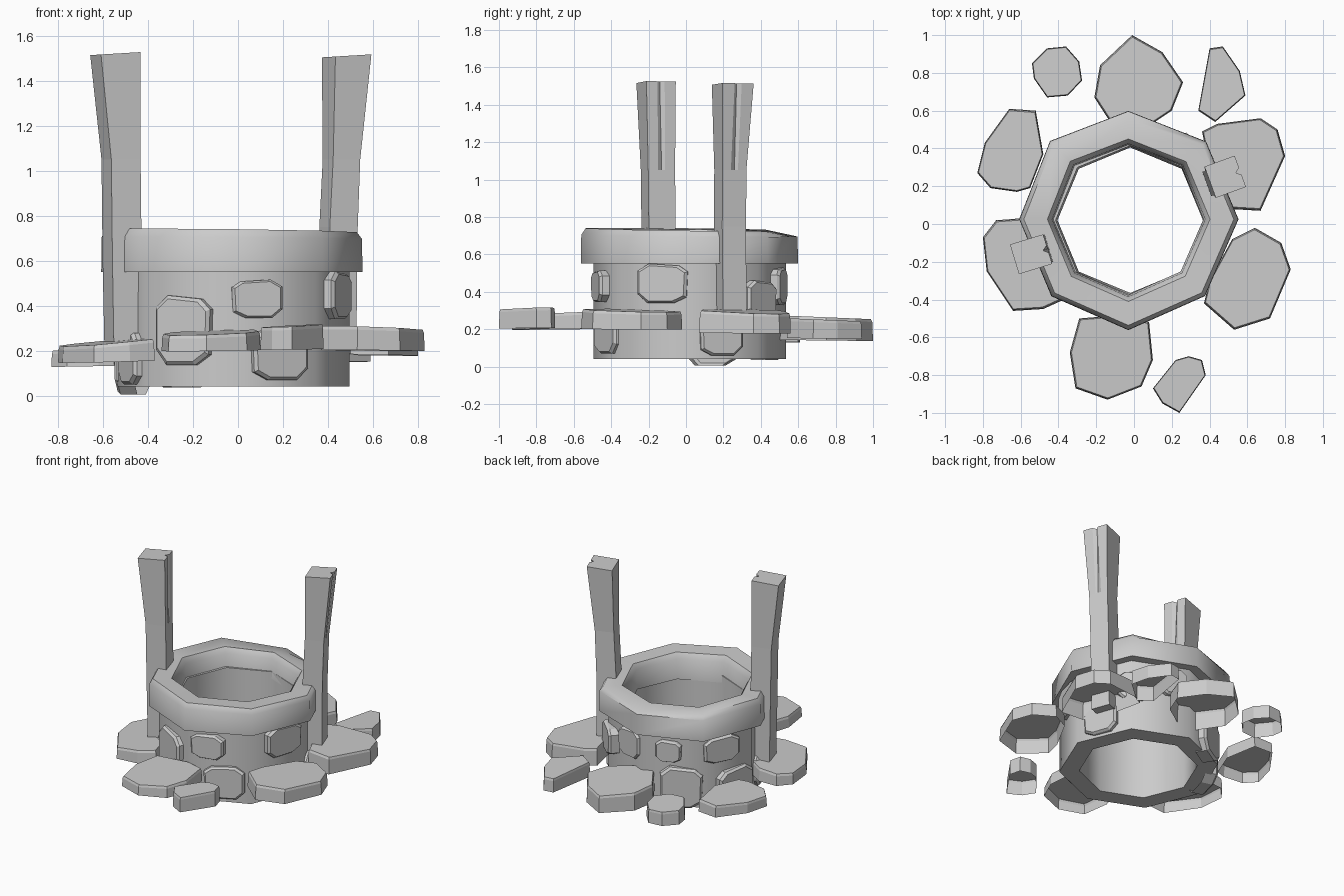
import bpy, math
from mathutils import Vector, Matrix


def loft(name, rings, cap_start=False, cap_end=True, closed=False, smooth=None):
    """Skin a list of equal-length point rings."""
    n = len(rings[0])
    verts = [tuple(p) for r in rings for p in r]
    faces = []
    m = len(rings)
    for i in range(m if closed else m - 1):
        a, b = i * n, ((i + 1) % m) * n
        for k in range(n):
            j = (k + 1) % n
            faces.append((a + k, a + j, b + j, b + k))
    if cap_start:
        faces.append(tuple(range(n))[::-1])
    if cap_end:
        faces.append(tuple(range((m - 1) * n, m * n)))
    me = bpy.data.meshes.new(name)
    me.from_pydata(verts, [], faces)
    ob = bpy.data.objects.new(name, me)
    bpy.context.collection.objects.link(ob)
    if smooth:
        bpy.ops.object.select_all(action='DESELECT')
        ob.select_set(True)
        bpy.context.view_layer.objects.active = ob
        bpy.ops.object.shade_smooth_by_angle(angle=math.radians(smooth))
    return ob


def octagon(cx, cy, r, z, tilt=0.0, wobble=0.0):
    pts = []
    for k in range(8):
        a = k * math.pi / 4
        rr = r * (1 + wobble * math.sin(k * 2.3 + 0.5))
        x, y = cx + rr * math.cos(a), cy + rr * math.sin(a)
        pts.append((x, y, z - tilt * (x + y)))
    return pts


# Well shaft, open top and bottom
C = (-0.02, 0.02)
loft("shaft", [octagon(*C, r, z) for r, z in
               [(0.385, 0.04), (0.515, 0.04), (0.515, 0.6), (0.395, 0.6)]],
     cap_end=False, closed=True, smooth=50)

# Overhanging stone rim with worn top edge
RC = (-0.03, 0.025)
rim = [octagon(*RC, r, z, t, 0.012) for r, z, t in
       [(0.395, 0.55, 0), (0.58, 0.55, 0), (0.578, 0.70, 0.008),
        (0.555, 0.733, 0.012), (0.43, 0.728, 0.012), (0.405, 0.69, 0.008)]]
# chip at the back corner
x, y, z = rim[3][2]
rim[3][2] = (x, y - 0.02, z - 0.03)
loft("rim", rim, cap_end=False, closed=True, smooth=50)


# Wooden posts, flared and split at the top
def post(name, sections, ang, notch_side):
    rings = []
    for i, (z, cx, cy, w, d) in enumerate(sections):
        top = i == len(sections) - 1
        cut = 0.025 if top else 0.0
        out = [(-w, -d), (w, -d), (w, -0.02), (w - cut, 0.0), (w, 0.02),
               (w, d), (-w, d)]
        rot = Matrix.Rotation(math.radians(ang + notch_side), 3, 'Z')
        ring = []
        for px, py in out:
            p = rot @ Vector((px, py, 0))
            ring.append((cx + p.x, cy + p.y, z + (0.06 * p.x if top else 0)))
        rings.append(ring)
    loft(name, rings, cap_start=True)


post("left_post", [(0.18, -0.51, -0.145, 0.065, 0.072),
                   (0.6, -0.515, -0.145, 0.068, 0.075),
                   (1.05, -0.52, -0.15, 0.068, 0.075),
                   (1.52, -0.545, -0.16, 0.092, 0.082)], 17, 0)
post("right_post", [(0.2, 0.445, 0.24, 0.062, 0.066),
                    (0.75, 0.447, 0.235, 0.066, 0.068),
                    (1.05, 0.46, 0.237, 0.064, 0.068),
                    (1.51, 0.483, 0.25, 0.085, 0.088)], 20, 0)


# Paving stones: hollow slabs, open underneath
def slab(name, z0, z1, gx, gy, outline):
    n = len(outline)
    cx = sum(p[0] for p in outline) / n
    cy = sum(p[1] for p in outline) / n
    pts = outline[::-1]          # outlines are listed clockwise

    def ring(s, z, g):
        return [(cx + (x - cx) * s, cy + (y - cy) * s,
                 z + g * (gx * (x - cx) + gy * (y - cy))) for x, y in pts]
    loft(name, [ring(1, z0, 0.3), ring(0.985, z1 - 0.015, 1), ring(0.96, z1, 1)])


slab("paving_left_front", 0.15, 0.235, 0.09, 0.03,
     [(-0.8, -0.07), (-0.73, 0.02), (-0.6, 0.03), (-0.46, -0.05),
      (-0.37, -0.4), (-0.48, -0.45), (-0.64, -0.46), (-0.78, -0.25)])
slab("paving_left_back", 0.13, 0.21, 0.06, 0,
     [(-0.66, 0.61), (-0.52, 0.6), (-0.48, 0.37), (-0.55, 0.19),
      (-0.62, 0.17), (-0.76, 0.19), (-0.83, 0.27), (-0.79, 0.43)])
slab("paving_small_back", 0.14, 0.24, 0, -0.05,
     [(-0.46, 0.93), (-0.36, 0.94), (-0.29, 0.86), (-0.275, 0.76),
      (-0.35, 0.68), (-0.46, 0.67), (-0.53, 0.77), (-0.54, 0.85)])
slab("paving_back", 0.14, 0.265, 0, -0.04,
     [(-0.01, 1.0), (0.15, 0.91), (0.26, 0.75), (0.2, 0.6),
      (0.05, 0.5), (-0.1, 0.5), (-0.21, 0.67), (-0.18, 0.84)])
slab("paving_back_sliver", 0.15, 0.25, 0, -0.04,
     [(0.4, 0.93), (0.47, 0.94), (0.56, 0.81), (0.59, 0.68),
      (0.43, 0.54), (0.34, 0.6)])
slab("paving_right_back", 0.18, 0.295, -0.05, -0.03,
     [(0.36, 0.49), (0.44, 0.53), (0.67, 0.56), (0.76, 0.5),
      (0.8, 0.36), (0.67, 0.07), (0.5, 0.08), (0.4, 0.3)])
slab("paving_right_front", 0.2, 0.3, -0.03, -0.02,
     [(0.64, -0.02), (0.78, -0.1), (0.83, -0.24), (0.72, -0.5),
      (0.53, -0.56), (0.37, -0.42), (0.4, -0.3), (0.52, -0.08)])
slab("paving_front", 0.2, 0.28, 0.03, 0.04,
     [(-0.29, -0.5), (-0.05, -0.48), (0.08, -0.52), (0.1, -0.72),
      (0.04, -0.86), (-0.14, -0.93), (-0.31, -0.87), (-0.34, -0.68)])
slab("paving_small_front", 0.205, 0.31, 0.04, 0.02,
     [(0.22, -0.72), (0.29, -0.7), (0.36, -0.72), (0.38, -0.8),
      (0.24, -1.0), (0.15, -0.95), (0.1, -0.87)])


# Stones set into the shaft wall
SHAPE = [(-1, -0.55), (-0.6, -1), (0.45, -1), (0.95, -0.7),
         (1, 0.6), (0.65, 0.9), (-0.55, 1), (-1, 0.65)]


def wall_stone(i, deg, z, w, h, flip=1):
    a = math.radians(deg)
    out = Vector((math.cos(a), math.sin(a), 0))
    side = Vector((-math.sin(a), math.cos(a), 0))
    # distance of the octagon wall in this direction
    off = (deg % 45) - 22.5
    r = 0.476 / math.cos(math.radians(off))
    centre = Vector((C[0], C[1], z))
    shape = SHAPE if flip > 0 else [(-x, y) for x, y in SHAPE][::-1]
    rings = [[centre + out * (r + d) + side * (x * w / 2 * s) + Vector((0, 0, y * h / 2 * s))
              for x, y in shape]
             for d, s in [(-0.06, 1.0), (0.018, 1.0), (0.033, 0.9)]]
    loft(f"wall_stone_{i}", rings)


stones = [(-117, 0.29, 0.27, 0.31, 1), (-78, 0.43, 0.23, 0.17, -1),
          (-17, 0.445, 0.28, 0.21, 1), (-65, 0.185, 0.27, 0.23, -1),
          (47, 0.36, 0.22, 0.2, 1), (77, 0.43, 0.2, 0.2, -1),
          (111, 0.43, 0.17, 0.15, 1), (152, 0.43, 0.26, 0.18, -1),
          (121, 0.18, 0.28, 0.29, 1), (165, 0.14, 0.28, 0.27, -1),
          (200, 0.17, 0.22, 0.24, 1), (20, 0.16, 0.24, 0.2, -1)]
for i, s in enumerate(stones):
    wall_stone(i + 1, *s)
